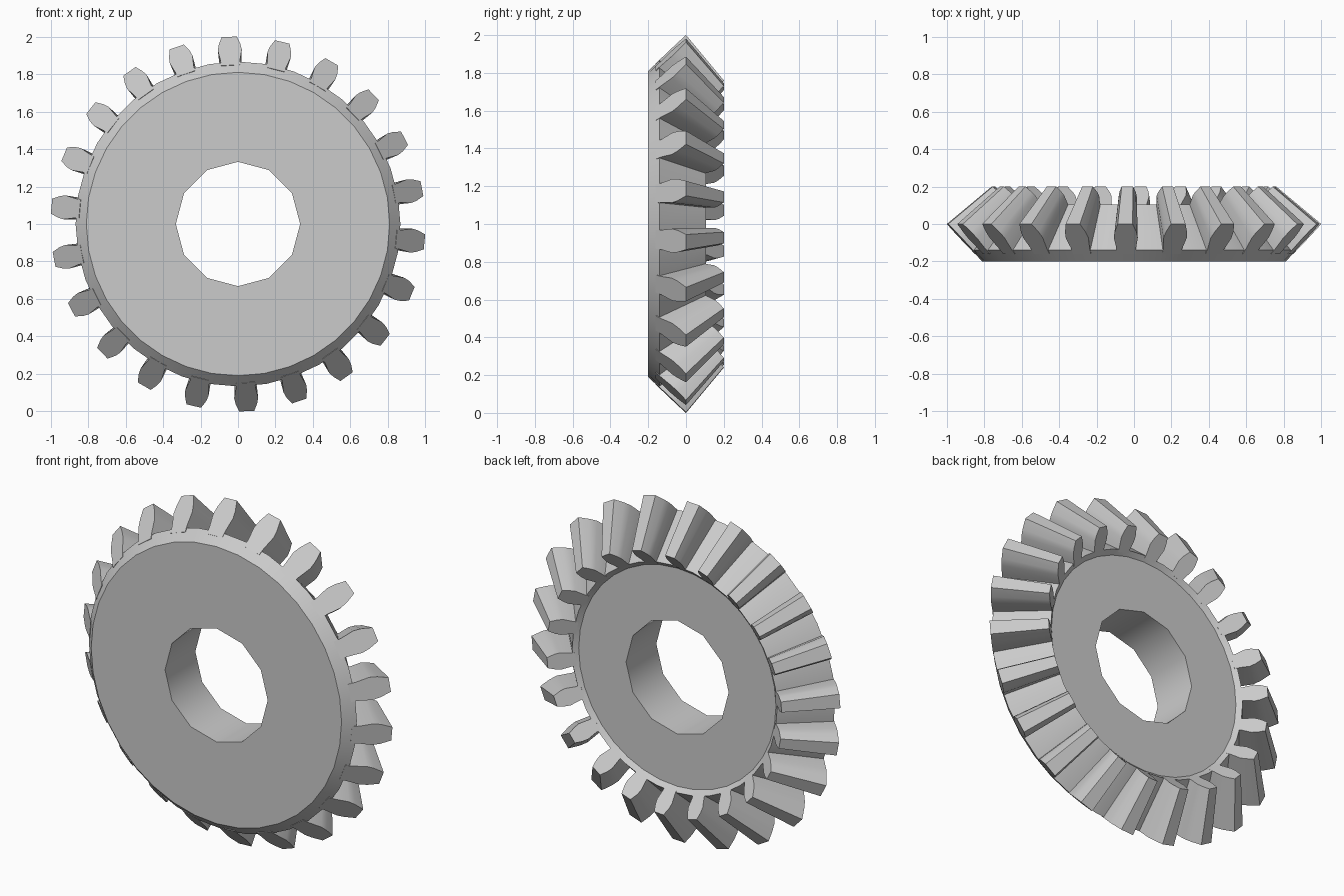
import bpy, bmesh
from math import sin, cos, pi, radians

if "Cube" in bpy.data.objects:
    bpy.data.objects.remove(bpy.data.objects["Cube"], do_unlink=True)

TEETH = 22
FIRST = radians(92.7)
SIDES, BORE_SIDES = 36, 12

steel = bpy.data.materials.new("grey steel")
steel.use_nodes = True
grey = (0.6, 0.6, 0.6, 1)
steel.diffuse_color = grey
steel.node_tree.nodes["Principled BSDF"].inputs["Base Color"].default_value = grey


def finish(bm, name, angle):
    bmesh.ops.recalc_face_normals(bm, faces=bm.faces)
    mesh = bpy.data.meshes.new(name)
    bm.to_mesh(mesh)
    bm.free()
    mesh.materials.append(steel)
    ob = bpy.data.objects.new(name, mesh)
    bpy.context.collection.objects.link(ob)
    bpy.ops.object.select_all(action='DESELECT')
    ob.select_set(True)
    bpy.context.view_layer.objects.active = ob
    bpy.ops.object.shade_smooth_by_angle(angle=radians(angle))


def ring(bm, r, y, n):
    return [bm.verts.new((r * cos(2 * pi * i / n), y, 1 + r * sin(2 * pi * i / n)))
            for i in range(n)]


def bridge(bm, a, b):
    for i in range(len(a)):
        bm.faces.new((a[i - 1], a[i], b[i], b[i - 1]))


def cap(bm, outer, inner):
    """Flat annulus; each bore side spans several outer sides."""
    step = len(outer) // len(inner)
    for i in range(len(inner)):
        arc = [outer[(i * step + k) % len(outer)] for k in range(step + 1)]
        bm.faces.new(arc + [inner[(i + 1) % len(inner)], inner[i]])


# Body: conical blank with a twelve-sided bore
profile = [(0.81, -0.2), (0.867, -0.14), (0.663, 0.105), (0.638, 0.08)]
bm = bmesh.new()
rings = [ring(bm, r, y, SIDES) for r, y in profile]
for a, b in zip(rings, rings[1:]):
    bridge(bm, a, b)
bore = [ring(bm, 0.332, y, BORE_SIDES) for y in (profile[0][1], profile[-1][1])]
bridge(bm, *bore)
cap(bm, rings[0], bore[0])
cap(bm, rings[-1], bore[1])
finish(bm, "gear_body", 31)

# Teeth: height from root (0) to tip (1) and half-width, base sunk into the body
flank = [(-0.12, 0.05), (0.08, 0.052), (0.48, 0.064), (0.7, 0.058), (1, 0.04)]
outline = flank + [(h, -w) for h, w in reversed(flank)]
# Each end: root radius, root y, rise in radius, rise in y, width scale
ends = [(0.865, -0.143, 0.135, 0.143, 1), (0.661, 0.106, 0.099, 0.094, 0.75)]

bm = bmesh.new()
for t in range(TEETH):
    a = FIRST + t * 2 * pi / TEETH
    loops = []
    for r0, y0, dr, dy, scale in ends:
        loop = []
        for h, w in outline:
            r, w = r0 + dr * h, w * scale
            loop.append(bm.verts.new((r * cos(a) - w * sin(a), y0 + dy * h,
                                      1 + r * sin(a) + w * cos(a))))
        bm.faces.new(loop)
        loops.append(loop)
    bridge(bm, *loops)
finish(bm, "gear_teeth", 30)
